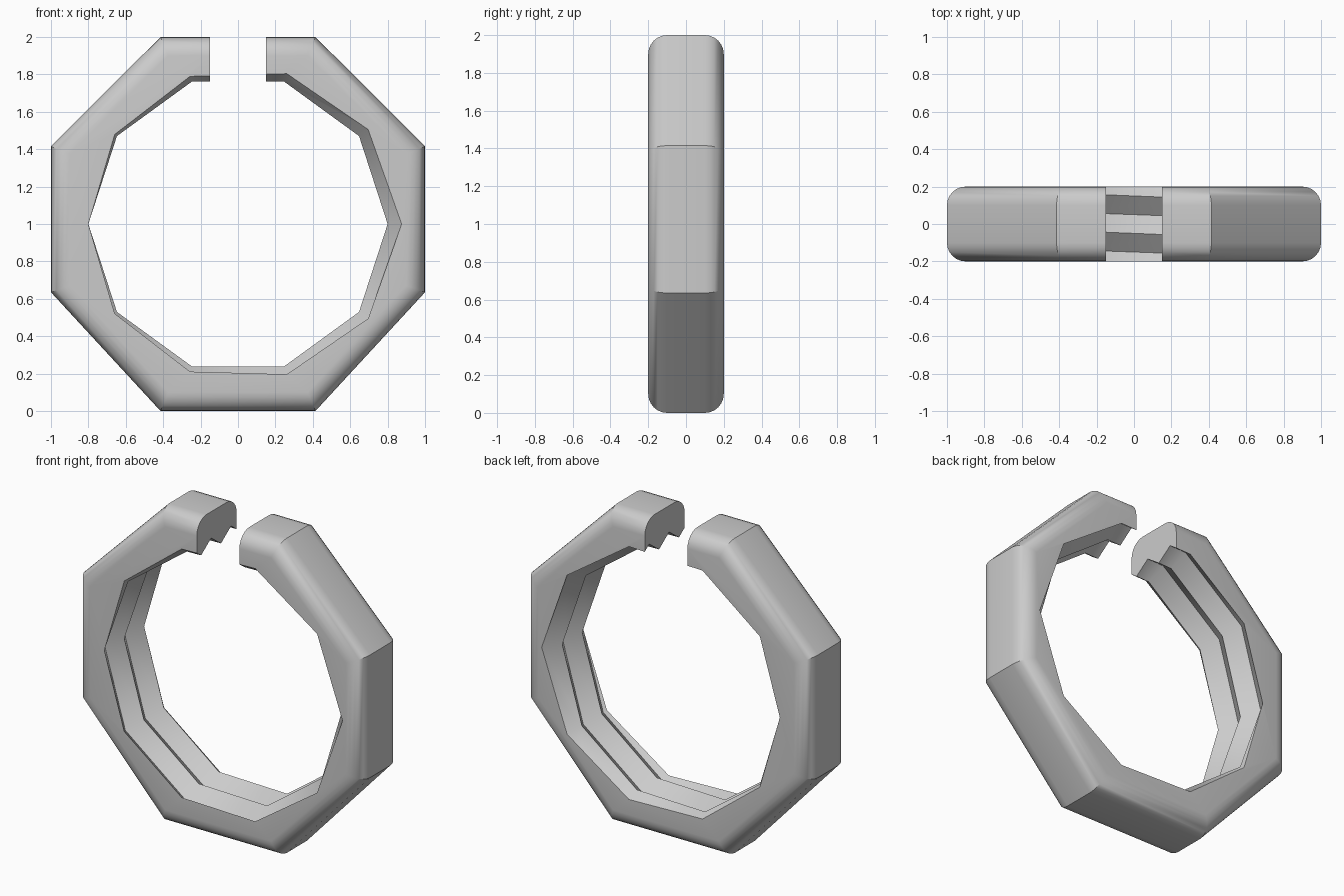
import bpy
import bmesh
from math import sin, cos, pi, radians

cube = bpy.data.objects.get("Cube")
if cube:
    bpy.data.objects.remove(cube)

HALF_WIDTH, FILLET, STEPS = 0.2, 0.1, 6
ROOT, CREST, PITCH, SIDES = 0.875, 0.8, 0.2, 10
GAP = 0.15

grey = bpy.data.materials.new("light grey")
grey.use_nodes = True
colour = (0.6, 0.6, 0.6, 1)
grey.diffuse_color = colour
grey.node_tree.nodes["Principled BSDF"].inputs["Base Color"].default_value = colour


def finish(bm, name):
    bmesh.ops.recalc_face_normals(bm, faces=bm.faces)
    mesh = bpy.data.meshes.new(name)
    bm.to_mesh(mesh)
    bm.free()
    mesh.materials.append(grey)
    obj = bpy.data.objects.new(name, mesh)
    bpy.context.collection.objects.link(obj)
    return obj


# Octagonal body: stacked outlines that shrink along the rounded rims
half = [(0.414, -1), (1, -0.365), (1, 0.415), (0.414, 1)]
outline = half + [(-x, z) for x, z in reversed(half)]
rim = []
for i in range(STEPS + 1):
    a = i / STEPS * pi / 2
    rim.append((HALF_WIDTH - FILLET + FILLET * cos(a), 1 - FILLET * (1 - sin(a))))
layers = [(-y, s) for y, s in rim] + list(reversed(rim))

bm = bmesh.new()
rings = [[bm.verts.new((x * s, y, 1 + z * s)) for x, z in outline] for y, s in layers]
for lower, upper in zip(rings, rings[1:]):
    for i in range(len(outline)):
        j = (i + 1) % len(outline)
        bm.faces.new((lower[i], lower[j], upper[j], upper[i]))
bm.faces.new(rings[0])
bm.faces.new(rings[-1])
ring = finish(bm, "threaded_clamp_ring")

# Ten-sided screw thread that cuts the bore; each turn advances one pitch
ROWS = 10
bm = bmesh.new()
cols = []
for i in range(SIDES):
    a = 2 * pi * i / SIDES
    col = []
    for j in range(ROWS + 1):
        r = CREST if j % 2 else ROOT
        y = -HALF_WIDTH - PITCH + PITCH * (j / 2 - i / SIDES)
        col.append(bm.verts.new((r * cos(a), y, 1 + r * sin(a))))
    cols.append(col)
for i in range(SIDES - 1):
    for j in range(ROWS):
        bm.faces.new((cols[i][j], cols[i + 1][j], cols[i + 1][j + 1], cols[i][j + 1]))
for j in range(2, ROWS):
    bm.faces.new((cols[-1][j], cols[0][j - 2], cols[0][j - 1], cols[-1][j + 1]))
# The last column's top row meets the first column two rows lower
front_loop = [c[0] for c in cols] + cols[-1][1:3]
back_loop = [c[ROWS] for c in cols] + [cols[0][ROWS - 2], cols[0][ROWS - 1]]
for loop, y in ((front_loop, -2), (back_loop, 2)):
    tip = bm.verts.new((0, y, 1))
    for k in range(len(loop)):
        bm.faces.new((loop[k], loop[(k + 1) % len(loop)], tip))
bmesh.ops.triangulate(bm, faces=bm.faces)
thread = finish(bm, "thread_cutter")

# Block that opens the gap at the top
bm = bmesh.new()
bmesh.ops.create_cube(bm, size=1)
bmesh.ops.scale(bm, vec=(2 * GAP, 1, 1), verts=bm.verts)
bmesh.ops.translate(bm, vec=(0, 0, 2), verts=bm.verts)
gap = finish(bm, "gap_cutter")

# Cut the ring, then remove the cutters
bpy.ops.object.select_all(action="DESELECT")
bpy.context.view_layer.objects.active = ring
ring.select_set(True)
for cutter in (thread, gap):
    cutter.hide_render = True
    mod = ring.modifiers.new(cutter.name, "BOOLEAN")
    mod.operation = "DIFFERENCE"
    mod.solver = "EXACT"
    mod.object = cutter
    bpy.ops.object.modifier_apply(modifier=mod.name)
    bpy.data.objects.remove(cutter)
bpy.ops.object.shade_smooth_by_angle(angle=radians(30))
